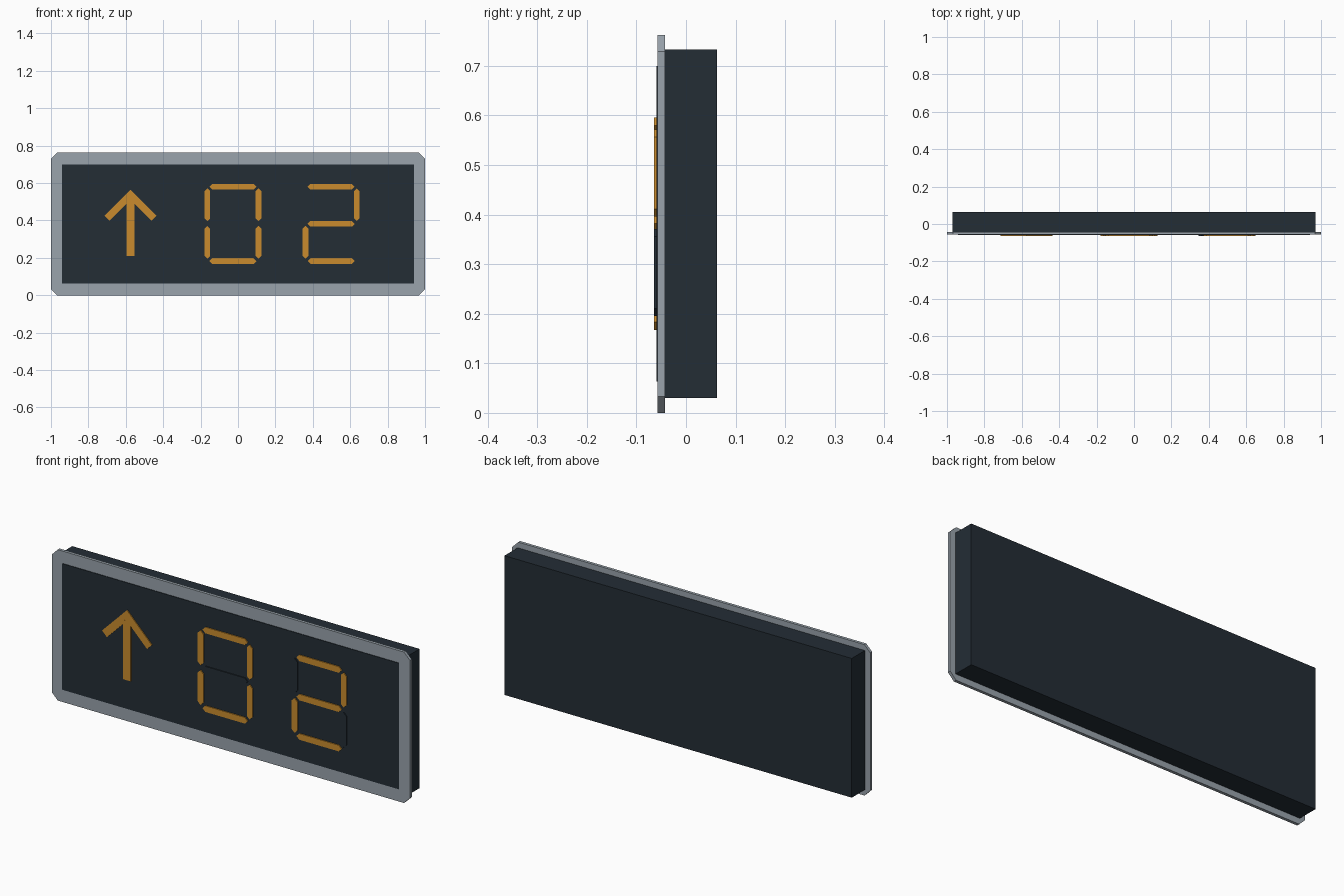
import bpy, bmesh, math

if "Cube" in bpy.data.objects:
    bpy.data.objects.remove(bpy.data.objects["Cube"])


def material(name, rgb):
    m = bpy.data.materials.new(name)
    m.diffuse_color = (*rgb, 1)
    m.use_nodes = True
    m.node_tree.nodes["Principled BSDF"].inputs["Base Color"].default_value = m.diffuse_color
    return m


DARK = material("dark_slate", (0.017, 0.026, 0.036))
GREY = material("frame_grey", (0.319, 0.366, 0.413))
AMBER = material("amber", (0.59, 0.26, 0.026))


def prism(name, outline, y_front, y_back, mat):
    """Extrude an (x, z) outline along y."""
    bm = bmesh.new()
    face = bm.faces.new([bm.verts.new((x, y_front, z)) for x, z in outline])
    new = bmesh.ops.extrude_face_region(bm, geom=[face])["geom"]
    verts = [v for v in new if isinstance(v, bmesh.types.BMVert)]
    bmesh.ops.translate(bm, verts=verts, vec=(0, y_back - y_front, 0))
    bmesh.ops.recalc_face_normals(bm, faces=bm.faces)
    mesh = bpy.data.meshes.new(name)
    bm.to_mesh(mesh)
    bm.free()
    mesh.materials.append(mat)
    obj = bpy.data.objects.new(name, mesh)
    bpy.context.collection.objects.link(obj)
    return obj


def rect(cx, cz, hw, hh, angle=0.0):
    c, s = math.cos(angle), math.sin(angle)
    return [(cx + x * c - z * s, cz + x * s + z * c)
            for x, z in ((-hw, -hh), (hw, -hh), (hw, hh), (-hw, hh))]


def chamfered(cx, cz, hw, hh, c):
    return [(cx + x, cz + z) for x, z in (
        (-hw + c, -hh), (hw - c, -hh), (hw, -hh + c), (hw, hh - c),
        (hw - c, hh), (-hw + c, hh), (-hw, hh - c), (-hw, -hh + c))]


def segment(cx, cz, half_len, vertical):
    """Bar with pointed ends."""
    w, tip = 0.0155, 0.0155
    pts = [(-half_len, 0), (-half_len + tip, -w), (half_len - tip, -w),
           (half_len, 0), (half_len - tip, w), (-half_len + tip, w)]
    return [(cx + (b if vertical else a), cz + (a if vertical else b)) for a, b in pts]


# Housing, surround and screen
prism("housing", rect(0, 0.3815, 0.97, 0.3515), -0.042, 0.063, DARK)
prism("surround", chamfered(0, 0.381, 1.0, 0.381, 0.033), -0.057, -0.042, GREY)
prism("screen", rect(0, 0.3815, 0.94, 0.3185), -0.060, -0.057, DARK)

# Up arrow: shaft and two overlapping arms
FRONT, BACK = -0.065, -0.060
AX = -0.575
prism("arrow_shaft", rect(AX, 0.36, 0.021, 0.15), FRONT, BACK, AMBER)
for side, label in ((-1, "left"), (1, "right")):
    prism("arrow_arm_" + label,
          rect(AX + side * 0.056, 0.481, 0.0985, 0.019, -side * math.pi / 4),
          FRONT + (0.0003 if side < 0 else 0), BACK, AMBER)

# Seven-segment digits: offset x, height z, half length, vertical
SEGMENTS = {
    "top": (0, 0.580, 0.126, False),
    "middle": (0, 0.382, 0.126, False),
    "bottom": (0, 0.183, 0.126, False),
    "upper_left": (-0.137, 0.484, 0.088, True),
    "upper_right": (0.137, 0.484, 0.088, True),
    "lower_left": (-0.137, 0.283, 0.088, True),
    "lower_right": (0.137, 0.283, 0.088, True),
}
DIGITS = (("first_digit", -0.027, {"middle"}),
          ("second_digit", 0.498, {"upper_left", "lower_right"}))
for digit, cx, unlit in DIGITS:
    for part, (dx, z, half, vertical) in SEGMENTS.items():
        prism(f"{digit}_{part}", segment(cx + dx, z, half, vertical),
              FRONT, BACK, DARK if part in unlit else AMBER)
